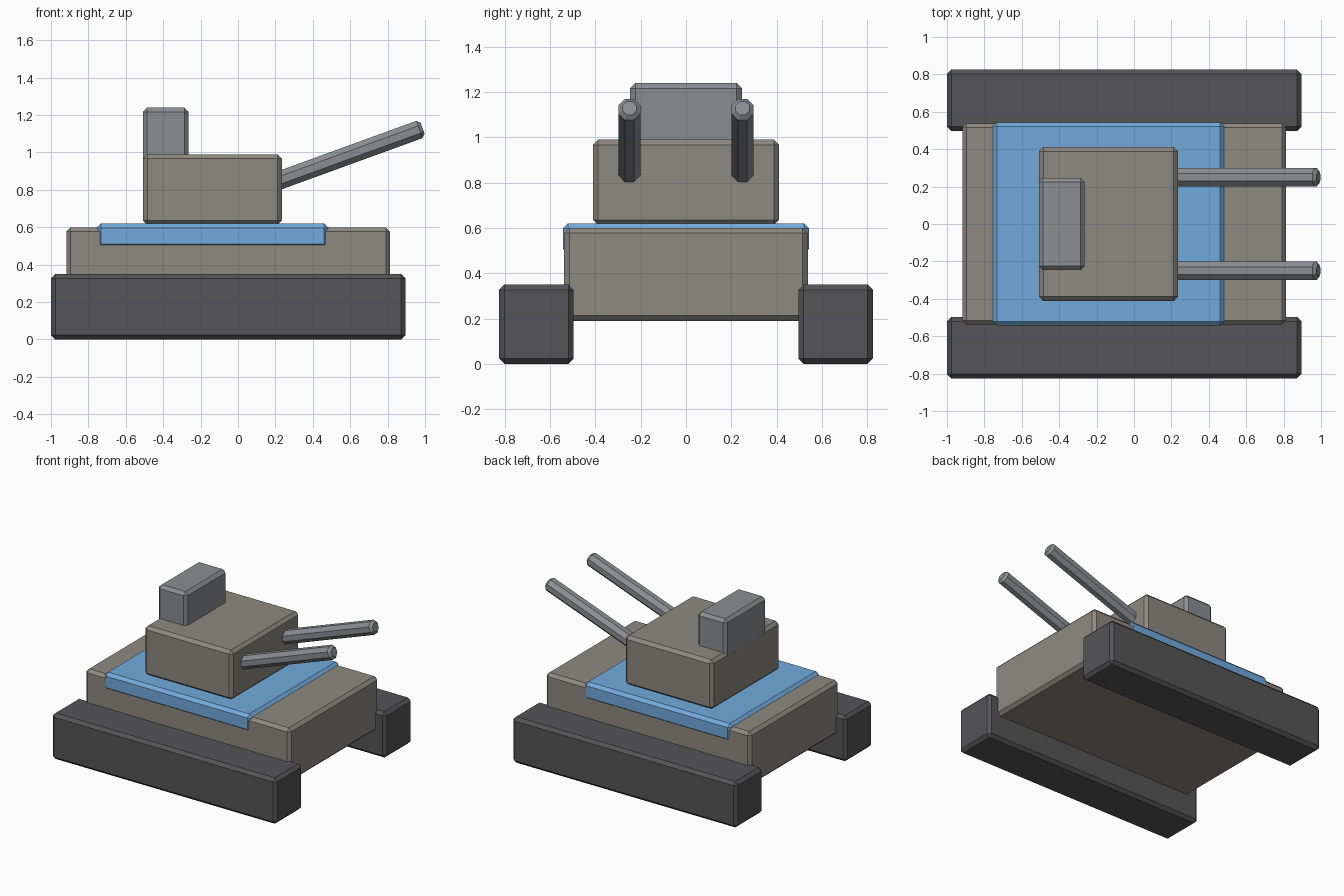
import bpy, bmesh
from math import radians, cos, sin
from mathutils import Matrix, Vector

if "Cube" in bpy.data.objects:
    bpy.data.objects.remove(bpy.data.objects["Cube"])


def material(name, colour):
    m = bpy.data.materials.new(name)
    m.diffuse_color = (*colour, 1)
    m.use_nodes = True
    m.node_tree.nodes["Principled BSDF"].inputs["Base Color"].default_value = m.diffuse_color
    return m


DARK = material("dark_grey", (0.09, 0.09, 0.095))
TAN = material("warm_grey", (0.27, 0.25, 0.22))
BLUE = material("blue", (0.17, 0.40, 0.72))
STEEL = material("steel_grey", (0.26, 0.27, 0.29))


def finish(name, bm, mat, bevel):
    mesh = bpy.data.meshes.new(name)
    bmesh.ops.recalc_face_normals(bm, faces=bm.faces)
    bm.to_mesh(mesh)
    bm.free()
    mesh.materials.append(mat)
    ob = bpy.data.objects.new(name, mesh)
    bpy.context.collection.objects.link(ob)
    # single chamfer on the hard edges only
    mod = ob.modifiers.new("chamfer", 'BEVEL')
    mod.width = bevel
    mod.segments = 1
    mod.limit_method = 'ANGLE'
    mod.angle_limit = radians(60)
    return ob


def box(name, x, y, z, mat, bevel=0.023):
    bm = bmesh.new()
    lo, hi = Vector((x[0], y[0], z[0])), Vector((x[1], y[1], z[1]))
    bmesh.ops.create_cube(bm, size=1, matrix=Matrix.Translation((lo + hi) / 2)
                          @ Matrix.Diagonal((*(hi - lo), 1)))
    return finish(name, bm, mat, bevel)


def barrel(name, y):
    # octagonal barrel raised 20 degrees, its root buried in the turret
    length, pitch = 0.88, radians(20)
    tip = Vector((0.987, y, 1.129))
    centre = tip - Vector((cos(pitch), 0, sin(pitch))) * length / 2
    bm = bmesh.new()
    bmesh.ops.create_cone(bm, cap_ends=True, segments=8, radius1=0.053,
                          radius2=0.053, depth=length,
                          matrix=Matrix.Translation(centre)
                          @ Matrix.Rotation(radians(90) - pitch, 4, 'Y')
                          @ Matrix.Rotation(radians(22.5), 4, 'Z'))
    # make sure flats face up/sideways whatever the primitive's start angle
    axis = Vector((cos(pitch), 0, sin(pitch)))
    if max(abs(v.co.y - y) for v in bm.verts) > 0.0525:
        bmesh.ops.rotate(bm, verts=bm.verts, cent=centre,
                         matrix=Matrix.Rotation(radians(22.5), 3, axis))
    return finish(name, bm, STEEL, 0.018)


# tracks and guns, one per side
for side, s in (("left", 1), ("right", -1)):
    box(f"track_{side}", (-1.0, 0.895), sorted((s * 0.497, s * 0.825)), (0, 0.35), DARK)
    barrel(f"gun_barrel_{side}", s * 0.25)

# hull, coloured deck band, turret and hatch block
box("hull", (-0.918, 0.813), (-0.538, 0.538), (0.19, 0.60), TAN)
box("deck_band", (-0.756, 0.484), (-0.544, 0.544), (0.487, 0.62), BLUE)
box("turret", (-0.508, 0.235), (-0.411, 0.411), (0.613, 0.99), TAN)
box("turret_block", (-0.509, -0.264), (-0.247, 0.247), (0.94, 1.24), STEEL)
